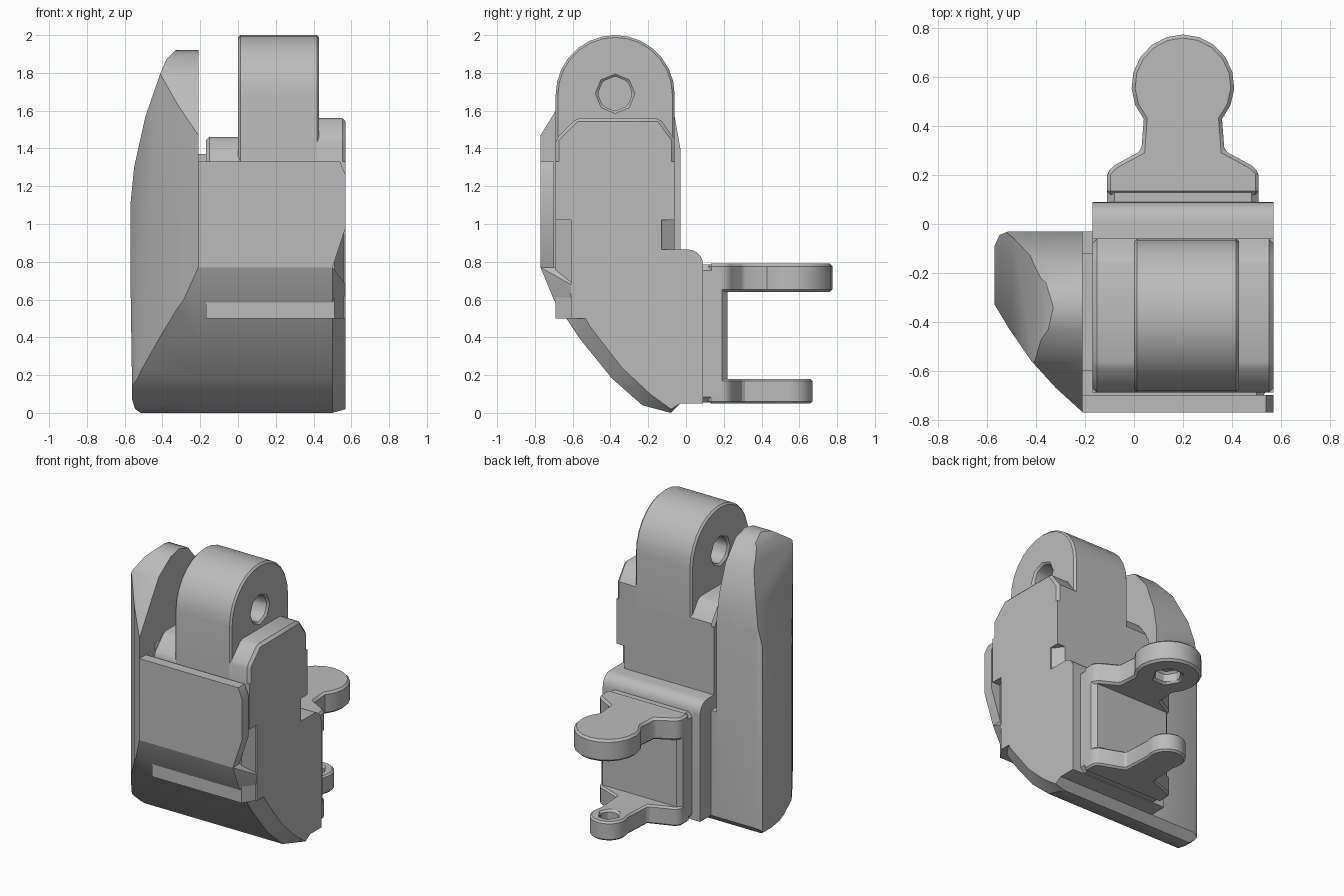
import bpy, bmesh, math
from mathutils import Vector

old = bpy.data.objects.get("Cube")
if old:
    bpy.data.objects.remove(old)

grey = bpy.data.materials.new("plain_grey")
grey.use_nodes = True
colour = (0.5, 0.5, 0.5, 1)
grey.diffuse_color = colour
grey.node_tree.nodes["Principled BSDF"].inputs["Base Color"].default_value = colour


def place(axis, p, d):
    """Lift a flat profile point to 3D at depth d along the axis."""
    return Vector({"X": (d, p[0], p[1]), "Y": (p[0], d, p[1]), "Z": (p[0], p[1], d)}[axis])


def loft(name, axis, sections):
    """Solid through matching profiles given as (depth, points)."""
    bm = bmesh.new()
    rings = [[bm.verts.new(place(axis, p, d)) for p in pts] for d, pts in sections]
    n = len(rings[0])
    for a, b in zip(rings, rings[1:]):
        for i in range(n):
            j = (i + 1) % n
            bm.faces.new((a[i], a[j], b[j], b[i]))
    bm.faces.new(rings[0])
    bm.faces.new(rings[-1])
    bmesh.ops.recalc_face_normals(bm, faces=bm.faces)
    mesh = bpy.data.meshes.new(name)
    bm.to_mesh(mesh)
    bm.free()
    mesh.materials.append(grey)
    ob = bpy.data.objects.new(name, mesh)
    bpy.context.collection.objects.link(ob)
    return ob


def prism(name, axis, pts, a, b):
    return loft(name, axis, [(a, pts), (b, pts)])


def rect(u0, u1, v0, v1):
    return [(u0, v0), (u1, v0), (u1, v1), (u0, v1)]


def arc(cu, cv, r, start, end, steps):
    angles = [math.radians(start + (end - start) * i / steps) for i in range(steps + 1)]
    return [(cu + r * math.cos(t), cv + r * math.sin(t)) for t in angles]


def activate(ob):
    bpy.ops.object.select_all(action="DESELECT")
    ob.select_set(True)
    bpy.context.view_layer.objects.active = ob


def combine(ob, cutter, operation="DIFFERENCE"):
    activate(ob)
    cutter.hide_render = True
    mod = ob.modifiers.new("cut", "BOOLEAN")
    mod.operation, mod.solver, mod.object = operation, "EXACT", cutter
    bpy.ops.object.modifier_apply(modifier=mod.name)
    bpy.data.objects.remove(cutter)


def finish(ob, bevel=0.0, segments=1, smooth=30):
    activate(ob)
    if bevel:
        mod = ob.modifiers.new("bevel", "BEVEL")
        mod.width, mod.segments = bevel, segments
        mod.limit_method, mod.angle_limit = "ANGLE", math.radians(40)
        bpy.ops.object.modifier_apply(modifier=mod.name)
    bpy.ops.object.shade_smooth_by_angle(angle=math.radians(smooth))


FRONT, BACK = -0.69, -0.06

# Curved underside shared by the hull and the side pod
under = [(-0.77, 0.77), (-0.7, 0.6), (-0.56, 0.39), (-0.39, 0.18),
         (-0.23, 0.04), (-0.08, 0), (-0.03, 0.05)]
inner = [(-0.61, 0.68), (-0.6, 0.62), (-0.51, 0.46), (-0.34, 0.24),
         (-0.19, 0.1), (-0.08, 0.02), (-0.03, 0.05)]

# Lower hull, chamfered along its outer side
hull = loft("lower_hull", "X", [(-0.21, under + [(-0.03, 0.77)]),
                                (0.5, under + [(-0.03, 0.77)]),
                                (0.57, inner + [(-0.03, 0.68)])])
finish(hull)

# Front plate
plate = prism("front_plate", "Y", [(-0.21, 0.77), (0.5, 0.77), (0.57, 0.98),
                                   (0.57, 1.26), (0.54, 1.33), (-0.21, 1.33)], -0.77, -0.7)
finish(plate)

# Core block, with its outer vertical corners cut away low down
core = prism("core_block", "X", rect(FRONT, BACK, 0.5, 1.33), -0.17, 0.57)
for edge, inward in ((FRONT, 0.08), (BACK, -0.07)):
    wedge = [(0.6, edge + inward), (0.56, edge + inward), (0.5, edge - inward * 0.2),
             (0.6, edge - inward * 0.2)]
    combine(core, prism("corner_cutter", "Z", wedge, 0.4, 1.02))
finish(core)

# Shoulders either side of the lug
for name, x0, x1, top in (("tall_shoulder", 0.4, 0.57, 1.56), ("low_shoulder", -0.17, 0.03, 1.46)):
    c = 0.11
    outline = [(FRONT, 1.1), (BACK, 1.1), (BACK, top - c), (BACK - c + 0.03, top),
               (FRONT + c, top), (FRONT, top - c)]
    finish(prism(name, "X", outline, x0, x1), 0.018)

# Rounded lug with pin hole
lug_outline = [(FRONT, 1.1), (BACK, 1.1)] + arc(-0.375, 1.685, 0.315, 0, 180, 14)
lug = prism("pivot_lug", "X", lug_outline, 0, 0.43)
combine(lug, prism("pin_cutter", "X", arc(-0.375, 1.69, 0.092, 0, 315, 7), -0.1, 0.6))
finish(lug, 0.012)

# Bridge between core and pod
finish(prism("pod_bridge", "X", rect(-0.6, -0.12, 0.6, 1.37), -0.23, -0.16))

# Side pod: the meeting of its side, top and front outlines
pod = prism("side_pod", "X", under + [(-0.03, 1.4), (-0.06, 1.57), (-0.13, 1.76), (-0.24, 1.89),
            (-0.34, 1.92), (-0.43, 1.9), (-0.56, 1.81), (-0.69, 1.6), (-0.77, 1.47)], -0.7, -0.21)
plan = [(-0.1, -0.025), (-0.5, -0.025), (-0.55, -0.045), (-0.57, -0.09), (-0.57, -0.33),
        (-0.51, -0.43), (-0.42, -0.56), (-0.32, -0.67), (-0.21, -0.77), (-0.1, -0.85)]
combine(pod, prism("plan_cutter", "Z", plan, -0.2, 2.2), "INTERSECT")
face = [(-0.1, -0.05), (-0.5, -0.01), (-0.545, 0.02), (-0.56, 0.07), (-0.572, 0.9), (-0.57, 1.1),
        (-0.55, 1.3), (-0.49, 1.57), (-0.41, 1.8), (-0.38, 1.87), (-0.33, 1.92), (-0.1, 1.95)]
combine(pod, prism("face_cutter", "Y", face, -1, 0.2), "INTERSECT")
finish(pod, smooth=38)

# Back plate with rounded top edge
back = prism("back_plate", "X", [(-0.13, 0.05), (0.09, 0.05), (0.09, 0.78)]
             + arc(0.01, 0.785, 0.08, 15, 90, 4) + [(-0.13, 0.865)], -0.17, 0.57)
finish(back)

# Clasp block
finish(prism("clasp_block", "Y", rect(-0.11, 0.51, 0.055, 0.785), 0.05, 0.22), 0.03)

# Clasp arms with sockets in their facing sides
MID = 0.2
for name, z0, z1, cy, r, neck, socket, s0, s1 in (
        ("upper_arm", 0.64, 0.79, 0.565, 0.21, 0.16, 0.09, 0.55, 0.72),
        ("lower_arm", 0.05, 0.18, 0.55, 0.12, 0.11, 0.065, 0.09, 0.25)):
    a = math.degrees(math.acos(min(neck / r, 1)))
    half = [(MID + 0.31, 0.12), (MID + 0.31, 0.21), (MID + 0.28, 0.24),
            (MID + neck + 0.01, 0.3)]
    head = arc(MID, cy, r, -a, 180 + a, 14)
    mirrored = [(2 * MID - x, y) for x, y in reversed(half)]
    arm = prism(name, "Z", half + head + mirrored, z0, z1)
    combine(arm, prism("socket_cutter", "Z", arc(MID, cy, socket, 0, 300, 5), s0, s1))
    finish(arm, 0.014)
